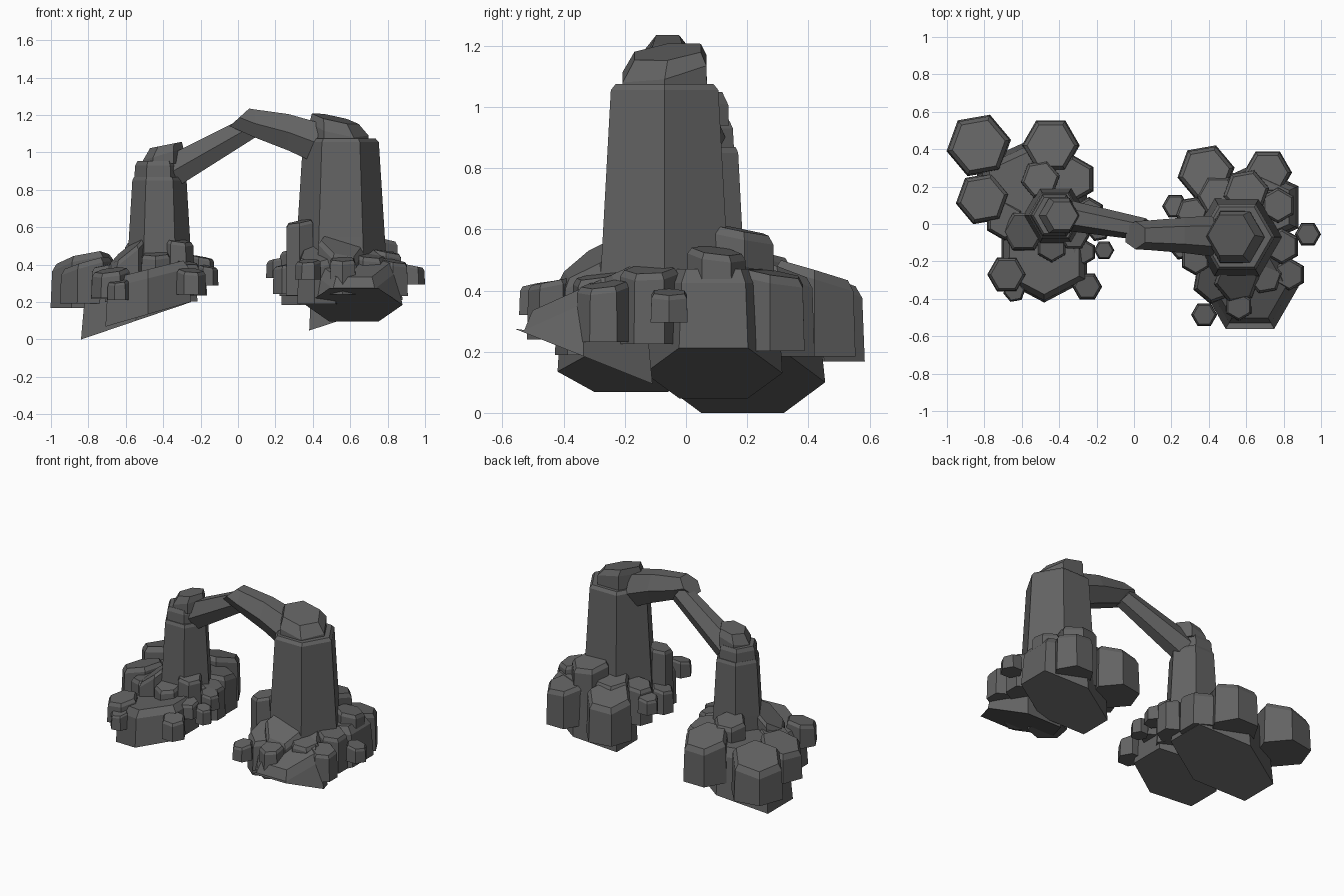
import bpy, bmesh, math
from mathutils import Vector

if "Cube" in bpy.data.objects:
    bpy.data.objects.remove(bpy.data.objects["Cube"])

stone = bpy.data.materials.new("dark_grey_stone")
stone.diffuse_color = (0.125, 0.125, 0.125, 1)
stone.use_nodes = True
stone.node_tree.nodes["Principled BSDF"].inputs["Base Color"].default_value = stone.diffuse_color


def loft(name, rings):
    """Skin a list of equal-sized point rings and cap both ends."""
    bm = bmesh.new()
    vs = [[bm.verts.new(p) for p in ring] for ring in rings]
    n = len(vs[0])
    for a, b in zip(vs, vs[1:]):
        for i in range(n):
            j = (i + 1) % n
            bm.faces.new((a[i], a[j], b[j], b[i]))
    bm.faces.new(vs[0][::-1])
    bm.faces.new(vs[-1])
    bmesh.ops.recalc_face_normals(bm, faces=bm.faces)
    me = bpy.data.meshes.new(name)
    bm.to_mesh(me)
    bm.free()
    me.materials.append(stone)
    ob = bpy.data.objects.new(name, me)
    bpy.context.collection.objects.link(ob)
    return ob


def hexring(x, y, z, r, rot=0, slope=(0, 0), wide=1):
    """Hexagon whose height follows a slope, so it can be tilted."""
    pts = []
    for i in range(6):
        a = math.radians(rot + 60 * i)
        dx, dy = wide * r * math.cos(a), r * math.sin(a)
        pts.append((x + dx, y + dy, z + slope[0] * dx + slope[1] * dy))
    return pts


def rock(name, x, y, r, zb, zt, rot=0, sb=(0, 0), st=(0, 0), wide=1, taper=.95):
    """Hexagonal basalt column with a chamfered top."""
    loft(name, [hexring(x, y, zb, r, rot, sb, wide),
                hexring(x, y, zt - 0.2 * r, r * taper, rot, st, wide),
                hexring(x, y, zt, r * taper * 0.86, rot, st, wide)])


def pillar(name, x, y, steps):
    """Upright hexagonal shaft from (height, radius) steps."""
    loft(name, [hexring(x, y, z, r) for z, r in steps])


def beam(name, sections):
    """Hexagonal beam; section = top (x, z), bottom (x, z), centre y, half width."""
    rings = []
    for (tx, tz), (bx, bz), y, w in sections:
        t, b = Vector((tx, y, tz)), Vector((bx, y, bz))
        m, h, side = (t + b) / 2, (t - b) / 2, Vector((0, w, 0))
        rings.append([m + side, m + side / 2 + h, m - side / 2 + h,
                      m - side, m - side / 2 - h, m + side / 2 - h])
    loft(name, rings)


def cluster(name, px, py, spots):
    """Smaller columns (x, y, radius, top) whose tops rise towards the pillar."""
    for i, (x, y, r, top) in enumerate(spots):
        d = Vector((px - x, py - y)).normalized()
        low = top - 0.1 if r < 0.075 else 0.3 - 0.75 * r
        tilt = 0.3 if r > 0.14 else 0.2
        rock(f"{name}_{i + 1}", x, y, r, low, top, (0, 10, 30)[i % 3],
             st=(d.x * tilt, d.y * tilt))


# Right pillar with chamfered rim and tilted cap
pillar("right_pillar", .55, -.07, [(.25, .255), (.55, .235), (1.055, .203), (1.075, .185)])
loft("right_cap", [hexring(.54, -.07, 1.05, .16),
                   hexring(.54, -.07, 1.125, .158, 0, (-.22, .2)),
                   hexring(.52, -.06, 1.18, .125, 0, (-.22, .12))])

# Left pillar, its upper tier and tilted cap
pillar("left_pillar", -.42, .045, [(.25, .18), (.5, .166), (.85, .145), (.87, .135)])
pillar("left_tier", -.425, .045, [(.85, .13), (.93, .125), (.955, .112)])
loft("left_cap", [hexring(-.4, .045, .94, .11),
                  hexring(-.4, .045, .99, .108, 0, (.3, 0)),
                  hexring(-.385, .045, 1.04, .085, 0, (.2, 0))])

# Arch made of two beams meeting at the apex
beam("arch_left_beam", [((-.40, .97), (-.35, .80), .05, .085),
                        ((.03, 1.185), (.10, 1.085), -.03, .06)])
beam("arch_right_beam", [((.06, 1.235), (-.045, 1.14), -.06, .075),
                         ((.09, 1.23), (.09, 1.08), -.06, .08),
                         ((.27, 1.205), (.27, 1.01), -.06, .095),
                         ((.43, 1.16), (.42, .94), -.065, .11)])

# Big foot masses with slanted undersides
rock("left_back_mass", -.545, .185, .27, .1, .41, 30, (.34, 0), (.1, 0), 1.26, .9)
rock("left_front_mass", -.48, -.18, .24, .135, .375, 30, (.29, 0), (.25, 0), 1.1)
rock("right_back_mass", .63, .09, .225, .13, .47, 30, (.33, 0), (0, 0), 1.28, .93)
rock("right_front_mass", .62, -.335, .26, .185, .41, 0, (0, -.40), (0, .45), 1, .86)

# Steep wedges leaning on the pillars
rock("left_wedge", -.59, -.04, .12, .20, .48, 0, st=(.8, .2))
rock("right_wedge", .55, -.30, .13, .22, .51, 10, st=(-.3, .6))
rock("right_side_wedge", .43, -.31, .12, .19, .46, 20, st=(.1, .5))

# Columns around the left foot
cluster("left_foot_rock", -.42, .045, [
    (-.445, .42, .155, .465), (-.83, .42, .175, .43), (-.33, .24, .13, .45),
    (-.68, -.27, .105, .37), (-.81, .135, .145, .41), (-.69, .02, .11, .40),
    (-.25, -.335, .08, .37), (-.50, .24, .11, .52), (-.24, .06, .085, .45),
    (-.32, -.06, .085, .53), (-.19, -.03, .065, .44), (-.27, -.15, .07, .41),
    (-.16, -.14, .055, .39), (-.64, -.36, .06, .31), (-.44, -.12, .09, .46)])

# Columns around the right foot
cluster("right_foot_rock", .55, -.07, [
    (.715, .275, .13, .46), (.385, .275, .155, .47), (.77, .1, .1, .53),
    (.45, .15, .12, .52), (.60, .17, .13, .60), (.79, -.12, .10, .47),
    (.93, -.055, .07, .395), (.31, .06, .09, .48), (.33, -.19, .085, .63),
    (.22, .095, .07, .43), (.26, -.12, .075, .40), (.83, -.27, .09, .42),
    (.375, -.485, .07, .42), (.70, -.28, .10, .45), (.56, -.44, .08, .43)])
